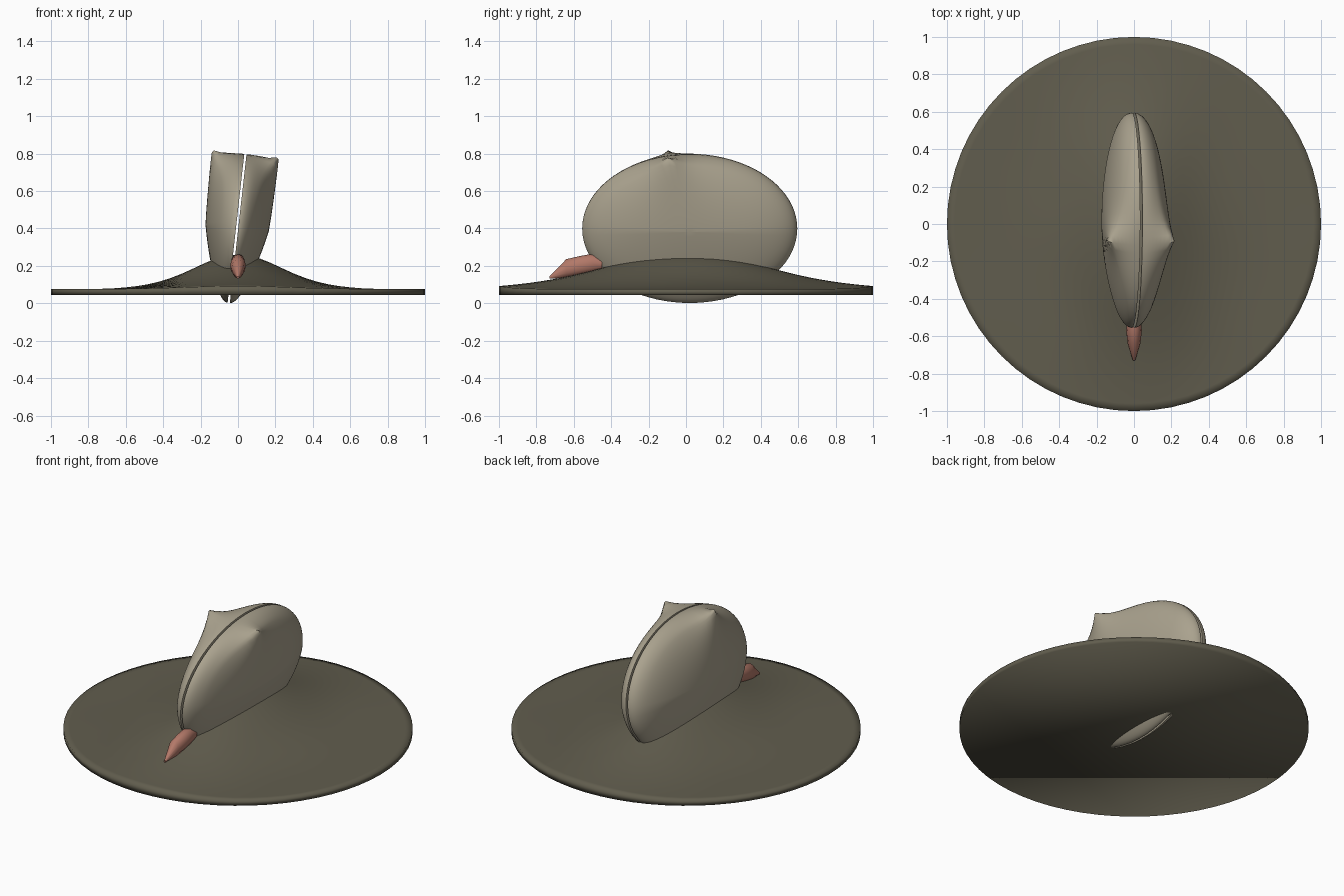
import bpy, bmesh, math

cube = bpy.data.objects.get("Cube")
if cube:
    bpy.data.objects.remove(cube, do_unlink=True)


def material(name, rgb):
    m = bpy.data.materials.new(name)
    m.use_nodes = True
    m.diffuse_color = (*rgb, 1)
    m.node_tree.nodes["Principled BSDF"].inputs["Base Color"].default_value = (*rgb, 1)
    return m


def finish(bm, name, mat, sharp=None):
    bmesh.ops.recalc_face_normals(bm, faces=bm.faces)
    mesh = bpy.data.meshes.new(name)
    bm.to_mesh(mesh)
    bm.free()
    mesh.materials.append(mat)
    ob = bpy.data.objects.new(name, mesh)
    bpy.context.collection.objects.link(ob)
    bpy.ops.object.select_all(action='DESELECT')
    ob.select_set(True)
    bpy.context.view_layer.objects.active = ob
    if sharp:
        bpy.ops.object.shade_smooth_by_angle(angle=math.radians(sharp))
    else:
        bpy.ops.object.shade_smooth()
    return ob


def loft(bm, rings):
    """Bridge matching rings of points, capping both ends."""
    loops = [[bm.verts.new(p) for p in ring] for ring in rings]
    n = len(loops[0])
    for a, b in zip(loops, loops[1:]):
        for i in range(n):
            j = (i + 1) % n
            bm.faces.new((a[i], a[j], b[j], b[i]))
    bm.faces.new(loops[0])
    bm.faces.new(loops[-1])


sand = material("dark sand", (0.12, 0.11, 0.076))
shell = material("pale shell", (0.40, 0.36, 0.27))
flesh = material("pink flesh", (0.45, 0.19, 0.14))


# Sand disc with a mound stretched front to back
def mound(x, y):
    ripple = 0.003 * math.sin(9 * x + 2 * y) * math.sin(7 * y - 3 * x)
    fade = 1 - (x * x + y * y)
    return 0.076 + 0.185 * math.exp(-x * x / 0.113 - y * y / 0.41) + ripple * fade


def circle(r, height, n=64):
    pts = [(r * math.cos(2 * math.pi * i / n), r * math.sin(2 * math.pi * i / n)) for i in range(n)]
    return [(x, y, height(x, y)) for x, y in pts]


bm = bmesh.new()
radii = [1, 0.96] + [0.9 - 0.06 * i for i in range(15)]
loft(bm, [circle(1, lambda x, y: 0.045)] + [circle(r, mound) for r in radii])
finish(bm, "sand_mound", sand)

# Two shell halves, tilted, each drawn out to a pointed beak near the top
TILT = math.radians(6.4)


def valve(name, side):
    bm = bmesh.new()
    bmesh.ops.create_uvsphere(bm, u_segments=80, v_segments=48, radius=1)
    bmesh.ops.delete(bm, geom=[v for v in bm.verts if v.co.z < -0.01], context='VERTS')
    for v in bm.verts:
        y, w = 0.575 * v.co.x, 0.4 * v.co.y
        u = 0.15 * max(v.co.z, 0) * (1 + 0.15 * y) * (1 + min(w, 0) * 0.85)
        # pull towards the beak
        d = math.sqrt((y + 0.11) ** 2 + (w - 0.33) ** 2)
        edge = min(1, u / 0.07)
        u += edge * 0.095 * math.exp(-d / 0.18)
        w += edge * 0.075 * math.exp(-d / 0.06)
        u = side * (u + 0.006)
        v.co = (-0.005 + u * math.cos(TILT) + w * math.sin(TILT), y + 0.02,
                0.4 - u * math.sin(TILT) + w * math.cos(TILT))
    rim = [e for e in bm.edges if e.is_boundary]
    bmesh.ops.edgeloop_fill(bm, edges=rim)
    finish(bm, name, shell, 50)


valve("left_shell", 1)
valve("right_shell", -1)

# Foot poking out at the front: y, centre z, half width, half height
sections = [(-0.45, 0.21, 0.03, 0.032), (-0.5, 0.213, 0.038, 0.052), (-0.57, 0.2, 0.042, 0.052),
            (-0.64, 0.186, 0.034, 0.05), (-0.73, 0.138, 0.006, 0.006)]
bm = bmesh.new()
loft(bm, [[(rx * math.cos(math.pi * i / 6), y, z + rz * math.sin(math.pi * i / 6)) for i in range(12)]
          for y, z, rx, rz in sections])
finish(bm, "foot", flesh, 40)
